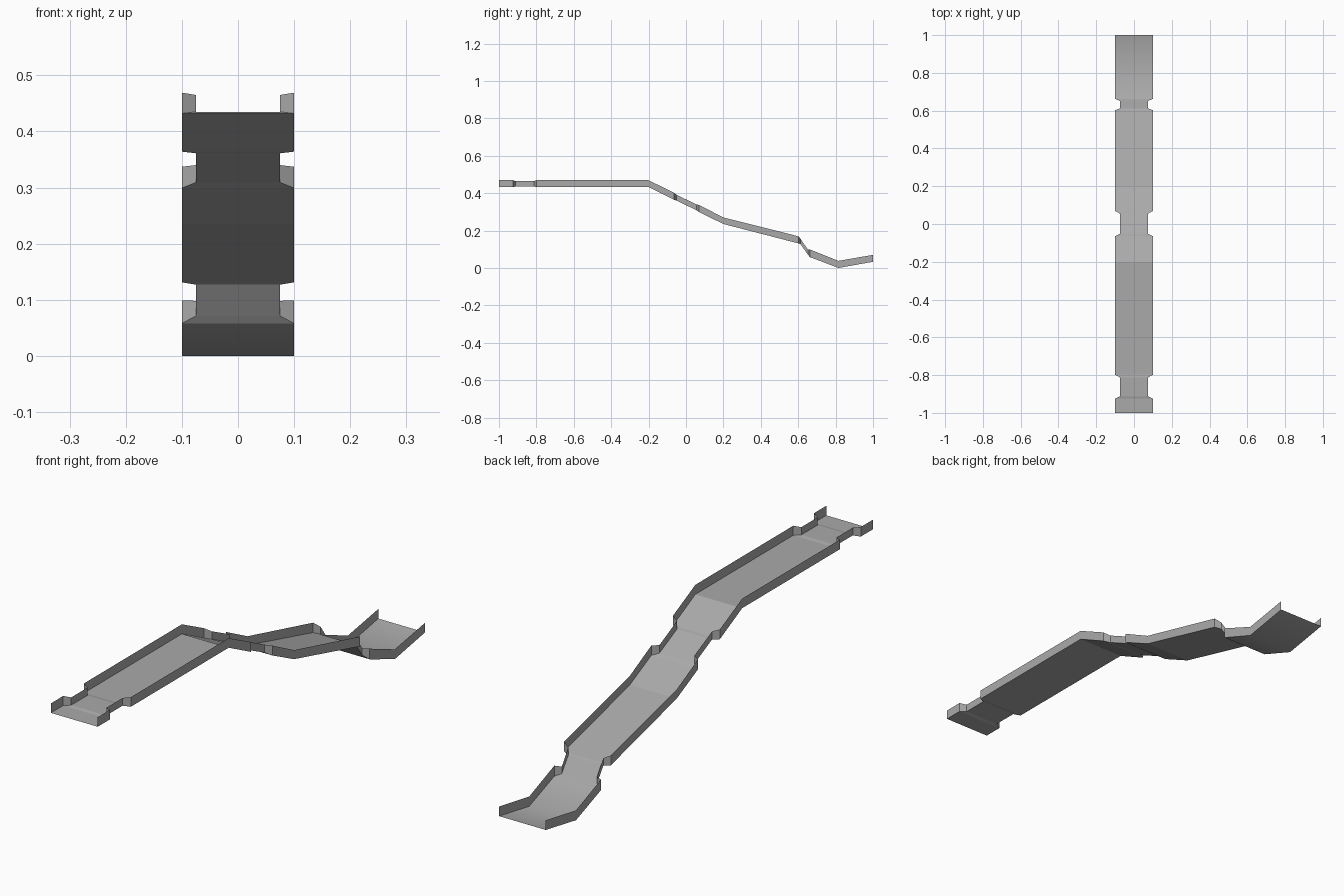
import bpy
import bmesh

cube = bpy.data.objects.get("Cube")
if cube:
    bpy.data.objects.remove(cube)

# One grey material for the whole sheet
grey = bpy.data.materials.new("mid grey")
grey.use_nodes = True
colour = (0.4, 0.4, 0.4, 1)
grey.diffuse_color = colour
grey.node_tree.nodes["Principled BSDF"].inputs["Base Color"].default_value = colour

WIDE, NECK = 0.1, 0.075

# Cross-sections along the slide: y, floor height, rim height, half width
stations = [
    (-1.0, 0.432, 0.469, WIDE),
    (-0.925, 0.432, 0.469, WIDE),
    (-0.912, 0.435, 0.465, NECK),
    (-0.812, 0.435, 0.465, NECK),
    (-0.798, 0.432, 0.469, WIDE),
    (-0.2, 0.432, 0.469, WIDE),
    (-0.064, 0.364, 0.402, WIDE),
    (-0.052, 0.361, 0.392, NECK),
    (0.055, 0.309, 0.340, NECK),
    (0.069, 0.299, 0.337, WIDE),
    (0.2, 0.235, 0.270, WIDE),
    (0.602, 0.131, 0.169, WIDE),
    (0.612, 0.127, 0.156, NECK),
    (0.652, 0.071, 0.098, NECK),
    (0.662, 0.058, 0.099, WIDE),
    (0.815, 0.0, 0.038, WIDE),
    (1.0, 0.033, 0.070, WIDE),
]

# Loft the open channel: left wall, floor and right wall between sections
bm = bmesh.new()
sections = []
for y, floor, rim, half in stations:
    points = [(-half, rim), (-half, floor), (half, floor), (half, rim)]
    sections.append([bm.verts.new((x, y, z)) for x, z in points])

for a, b in zip(sections, sections[1:]):
    for i in range(3):
        face = bm.faces.new((a[i], a[i + 1], b[i + 1], b[i]))
        # The run-out floor is gently curved, everything else is faceted
        face.smooth = i == 1 and a in sections[-3:]

mesh = bpy.data.meshes.new("slide_channel")
bm.to_mesh(mesh)
bm.free()
mesh.materials.append(grey)
slide = bpy.data.objects.new("slide_channel", mesh)
bpy.context.collection.objects.link(slide)
